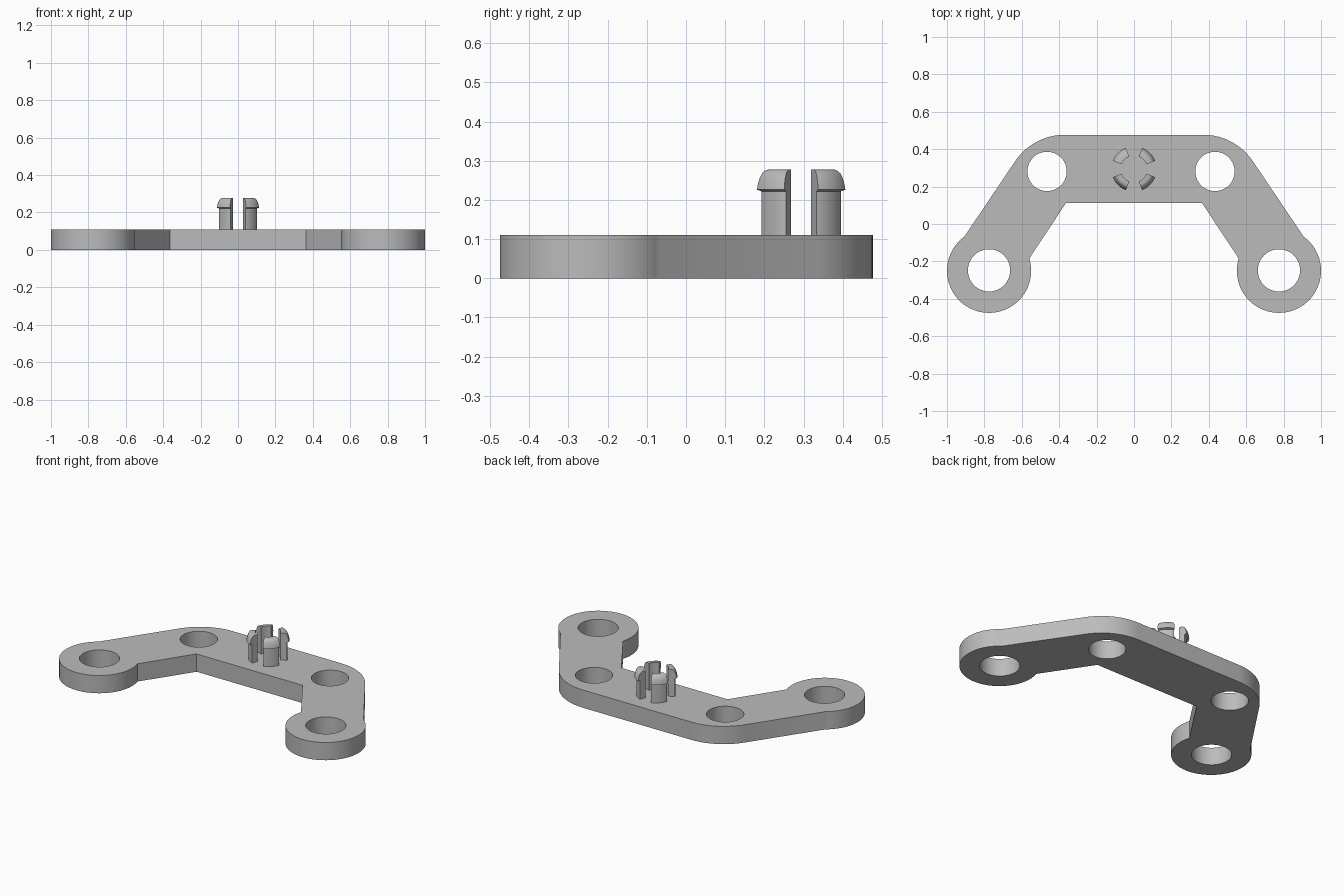
import bpy
import bmesh
from math import sin, cos, radians
from mathutils import Vector

THICK = 0.11
cube = bpy.data.objects.get("Cube")
if cube:
    bpy.data.objects.remove(cube, do_unlink=True)

grey = bpy.data.materials.new("plain grey")
grey.use_nodes = True
COLOUR = (0.5, 0.5, 0.5, 1)
grey.diffuse_color = COLOUR
grey.node_tree.nodes["Principled BSDF"].inputs["Base Color"].default_value = COLOUR


def arc(cx, cy, r, start, end, steps):
    """Points along an arc, angles in degrees."""
    angles = [radians(start + (end - start) * i / steps) for i in range(steps + 1)]
    return [(cx + r * cos(a), cy + r * sin(a)) for a in angles]


def finish(bm, name):
    bmesh.ops.recalc_face_normals(bm, faces=bm.faces)
    mesh = bpy.data.meshes.new(name)
    bm.to_mesh(mesh)
    bm.free()
    mesh.materials.append(grey)
    obj = bpy.data.objects.new(name, mesh)
    bpy.context.collection.objects.link(obj)
    bpy.ops.object.select_all(action="DESELECT")
    obj.select_set(True)
    bpy.context.view_layer.objects.active = obj
    bpy.ops.object.shade_smooth_by_angle(angle=radians(30))
    return obj


# Bracket plate: rounded shoulder, round foot and inner corner, mirrored
half = arc(0.37, 0.157, 0.32, 90, 33.4, 16)
half += arc(0.775, -0.25, 0.225, 54, -197, 56)
half.append((0.363, 0.113))
outline = half + [(-x, y) for x, y in reversed(half)]

# Bolt holes: two in the bar, one in each foot
holes = [(-0.465, 0.281, 0.105), (0.433, 0.281, 0.105),
         (-0.775, -0.248, 0.113), (0.775, -0.248, 0.113)]
loops = [outline] + [arc(x, y, r, 0, 360, 48)[:-1] for x, y, r in holes]

bm = bmesh.new()
for loop in loops:
    verts = [bm.verts.new((x, y, 0)) for x, y in loop]
    for i, v in enumerate(verts):
        bm.edges.new((verts[i - 1], v))
bmesh.ops.triangle_fill(bm, use_beauty=True, edges=bm.edges[:], normal=(0, 0, 1))
top = bmesh.ops.extrude_face_region(bm, geom=bm.faces[:])["geom"]
bmesh.ops.translate(bm, vec=(0, 0, THICK),
                    verts=[g for g in top if isinstance(g, bmesh.types.BMVert)])
finish(bm, "bracket_plate")

# Split snap pin: four prongs with a rounded barbed head
profile = [(0.071, THICK - 0.01), (0.109, THICK - 0.01), (0.109, 0.222),
           (0.121, 0.226), (0.118, 0.242), (0.113, 0.257), (0.107, 0.268),
           (0.1, 0.274), (0.092, 0.277), (0.071, 0.277)]
GAP, STEPS = 21, 10
for n, side in enumerate(("back_left", "back_right", "front_right", "front_left")):
    bm = bmesh.new()
    rings = []
    for i in range(STEPS + 1):
        a = radians(90 * n + GAP + (90 - 2 * GAP) * i / STEPS)
        rings.append([bm.verts.new((r * cos(a), r * sin(a), z)) for r, z in profile])
    for a, b in zip(rings, rings[1:]):
        for j in range(len(profile)):
            bm.faces.new((a[j - 1], a[j], b[j], b[j - 1]))
    bm.faces.new(rings[0])
    bm.faces.new(rings[-1])
    bmesh.ops.translate(bm, vec=Vector((0, 0.294, 0)), verts=bm.verts)
    finish(bm, "snap_prong_" + side)
